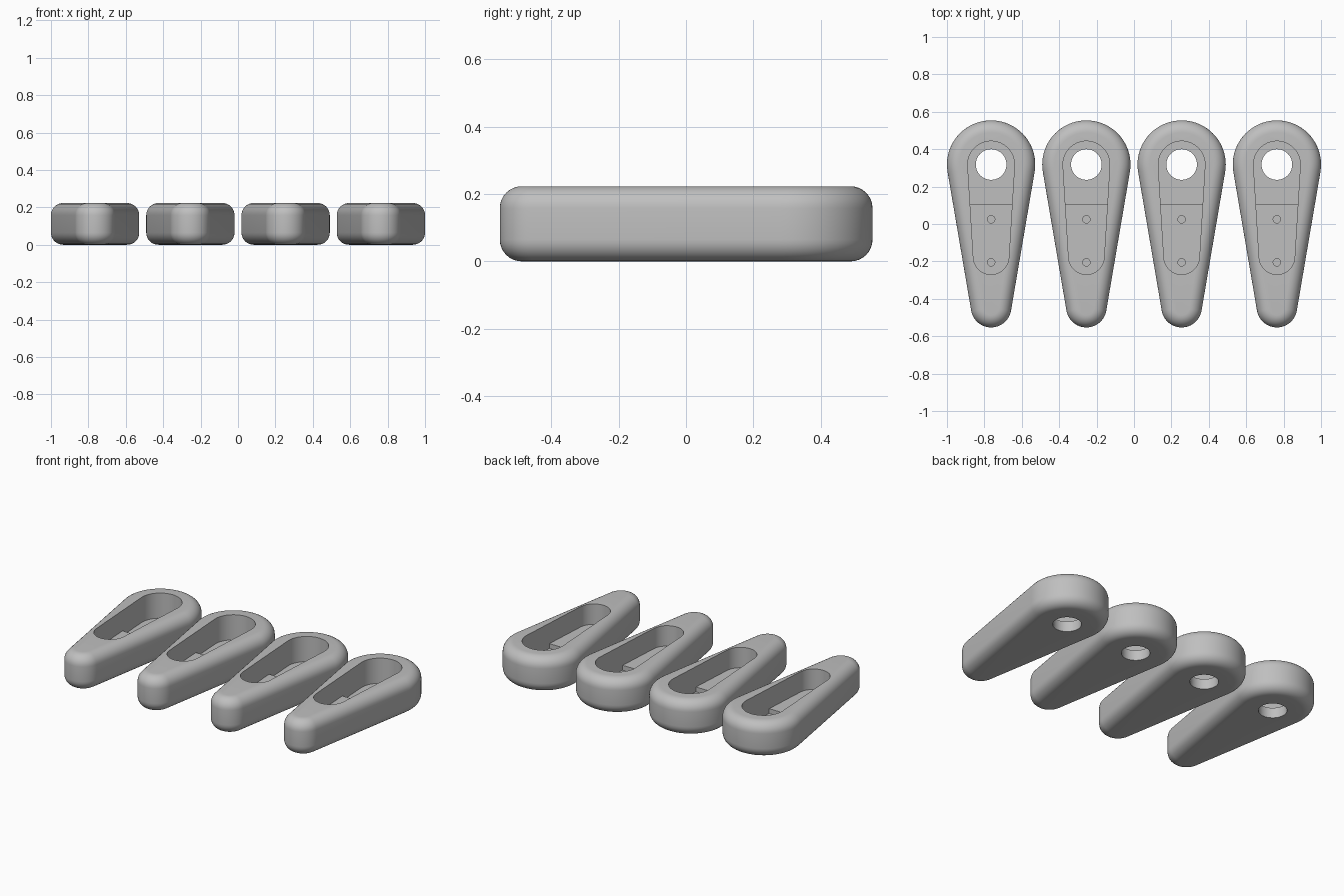
import bpy, bmesh, math

if "Cube" in bpy.data.objects:
    bpy.data.objects.remove(bpy.data.objects["Cube"])

grey = bpy.data.materials.new("mid_grey")
grey.diffuse_color = (0.52, 0.52, 0.52, 1)
grey.use_nodes = True
grey.node_tree.nodes["Principled BSDF"].inputs["Base Color"].default_value = grey.diffuse_color

BIG_Y, SMALL_Y = 0.318, -0.445      # centres of the two rounded ends
HEIGHT, ROUND = 0.223, 0.065
FLOOR, STEP_Z, STEP_Y = 0.065, 0.095, 0.105


def teardrop(y1, r1, y2, r2, n=40, m=24):
    """Outline of two arcs (large at y1, small at y2) joined by tangents."""
    a = math.asin((r1 - r2) / (y1 - y2))
    pts = []
    for i in range(n + 1):
        t = -a + (math.pi + 2 * a) * i / n
        pts.append((r1 * math.cos(t), y1 + r1 * math.sin(t)))
    for i in range(m + 1):
        t = math.pi + a + (math.pi - 2 * a) * i / m
        pts.append((r2 * math.cos(t), y2 + r2 * math.sin(t)))
    return pts


def circle(y, r, n=40):
    return [(r * math.cos(2 * math.pi * i / n), y + r * math.sin(2 * math.pi * i / n)) for i in range(n)]


def loft(name, rings):
    """Closed solid through rings given as (outline, z)."""
    bm = bmesh.new()
    loops = [[bm.verts.new((x, y, z)) for x, y in pts] for pts, z in rings]
    for lo, hi in zip(loops, loops[1:]):
        for i in range(len(lo)):
            j = (i + 1) % len(lo)
            bm.faces.new((lo[i], lo[j], hi[j], hi[i]))
    bm.faces.new(loops[0][::-1])
    bm.faces.new(loops[-1])
    bmesh.ops.recalc_face_normals(bm, faces=bm.faces)
    me = bpy.data.meshes.new(name)
    bm.to_mesh(me)
    bm.free()
    me.materials.append(grey)
    ob = bpy.data.objects.new(name, me)
    bpy.context.collection.objects.link(ob)
    return ob


# Outer body with rounded top and bottom rims
rings = []
steps = 8
for base, start in ((ROUND, -90), (HEIGHT - ROUND, 0)):
    for k in range(steps + 1):
        t = math.radians(start + 90 * k / steps)
        inset = ROUND * (1 - math.cos(t))
        rings.append((teardrop(BIG_Y, 0.236 - inset, SMALL_Y, 0.108 - inset), base + ROUND * math.sin(t)))
body = loft("body", rings)

# Pocket, deeper half around the eye, eye hole and two pin holes
pocket = teardrop(BIG_Y, 0.125, -0.175, 0.095)
taper = math.asin(0.03 / (BIG_Y + 0.175))
edge = (0.125 - (BIG_Y - STEP_Y) * math.sin(taper)) / math.cos(taper)
deep = [p for p in pocket if p[1] > STEP_Y] + [(-edge, STEP_Y), (edge, STEP_Y)]
cutters = [
    loft("pocket_cutter", [(pocket, STEP_Z), (pocket, 0.3)]),
    loft("deep_cutter", [(deep, FLOOR), (deep, 0.2)]),
    loft("eye_cutter", [(circle(BIG_Y, 0.082), -0.1), (circle(BIG_Y, 0.082), 0.15)]),
    loft("pin_cutter_a", [(circle(0.025, 0.02, 20), 0.03), (circle(0.025, 0.02, 20), 0.15)]),
    loft("pin_cutter_b", [(circle(-0.205, 0.02, 20), 0.03), (circle(-0.205, 0.02, 20), 0.15)]),
]
for c in cutters:
    c.hide_render = True
    mod = body.modifiers.new(c.name, 'BOOLEAN')
    mod.operation, mod.solver, mod.object = 'DIFFERENCE', 'EXACT', c

# Bake the cuts into one mesh, smooth it and keep hard rims sharp
bpy.context.view_layer.update()
mesh = bpy.data.meshes.new_from_object(body.evaluated_get(bpy.context.evaluated_depsgraph_get()))
mesh.name = "tapered_link"
mesh.shade_smooth()
mesh.set_sharp_from_angle(angle=math.radians(30))
for ob in [body] + cutters:
    bpy.data.objects.remove(ob)

# Row of four identical links
for i in range(4):
    link = bpy.data.objects.new(f"tapered_link_{i + 1}", mesh)
    link.location.x = -0.764 + i * 1.528 / 3
    bpy.context.collection.objects.link(link)
